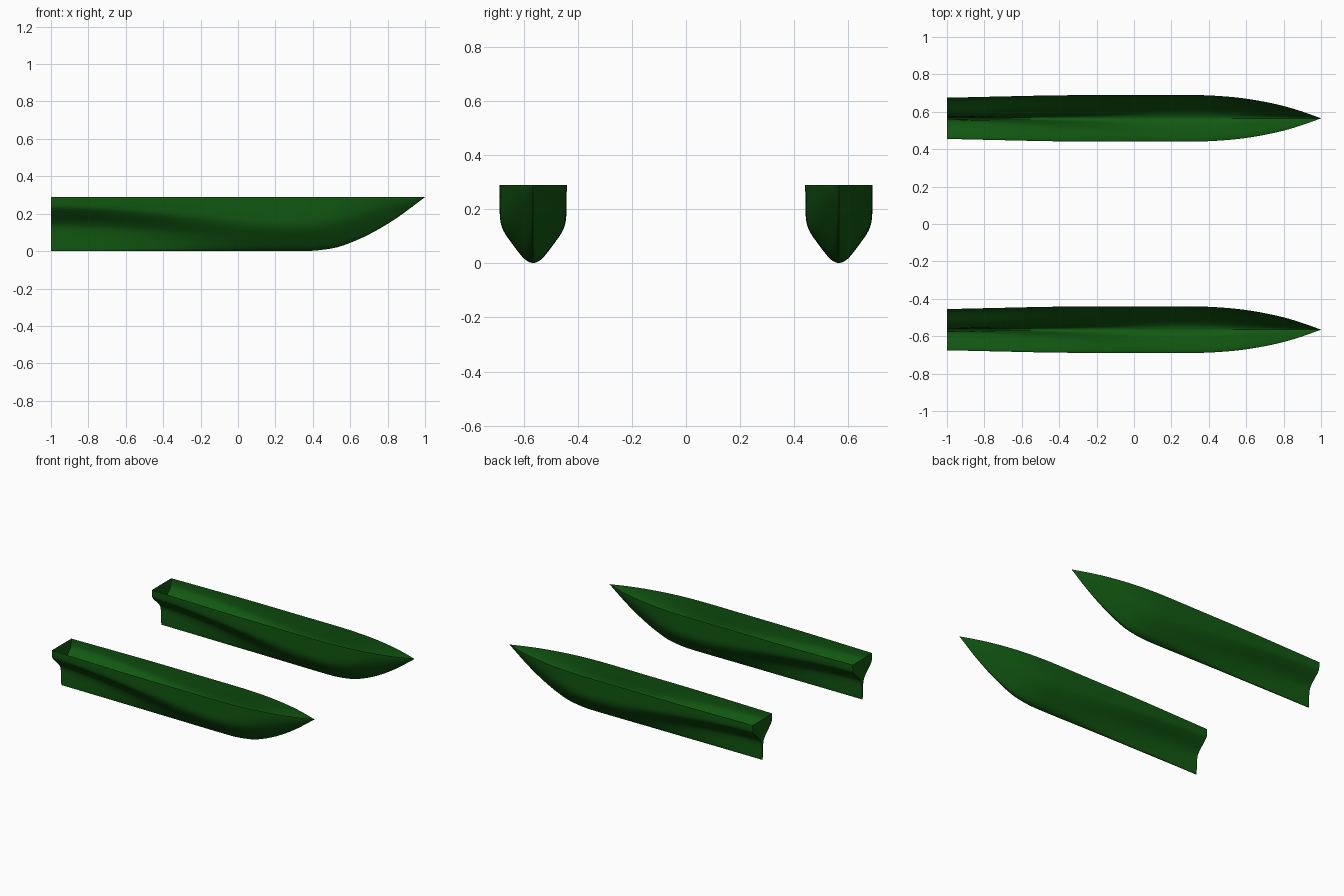
import bpy, bmesh

if "Cube" in bpy.data.objects:
    bpy.data.objects.remove(bpy.data.objects["Cube"])

green = bpy.data.materials.new("dark green")
green.diffuse_color = (0.006, 0.1, 0.006, 1)
green.use_nodes = True
green.node_tree.nodes["Principled BSDF"].inputs["Base Color"].default_value = green.diffuse_color

HEIGHT, SPACING = 0.29, 0.565

# Half sections, keel to rim: (half width, height), as fractions of full beam and depth
STERN = [(0, 0), (.03, .02), (.05, .17), (.07, .33), (.13, .46), (.33, .57),
         (.64, .68), (.9, .78), (.98, .86), (1, 1)]
MIDDLE = [(0, 0), (.13, .018), (.27, .06), (.44, .145), (.64, .26), (.82, .37),
          (.93, .47), (.98, .58), (.99, .75), (1, 1)]
BOW = [(0, 0), (.09, .03), (.2, .1), (.34, .21), (.49, .33), (.64, .46),
       (.77, .59), (.87, .72), (.95, .86), (1, 1)]
# Plan and profile by position along the hull: (x, value)
BEAM = [(-1, .110), (-.7, .117), (-.4, .123), (0, .124), (.35, .124), (.5, .116),
        (.6, .105), (.7, .088), (.8, .066), (.9, .036), (1, .0)]
KEEL = [(-1, 0), (-.2, 0), (.3, 0), (.4, .002), (.5, .014), (.55, .026), (.65, .065),
        (.75, .116), (.85, .178), (.93, .236), (1, .289)]


def smooth(t):
    t = max(0, min(1, t))
    return t * t * (3 - 2 * t)


def curve(points, x):
    """Smooth (Hermite) value of a curve at x."""
    def slope(i):
        a, b = points[max(i - 1, 0)], points[min(i + 1, len(points) - 1)]
        return (b[1] - a[1]) / (b[0] - a[0])
    i = 0
    while i < len(points) - 2 and x > points[i + 1][0]:
        i += 1
    (x0, y0), (x1, y1) = points[i], points[i + 1]
    d = x1 - x0
    t = (x - x0) / d
    s = smooth(t)
    return (y0 * (1 - s) + y1 * s + d * slope(i) * t * (1 - t) ** 2
            - d * slope(i + 1) * t * t * (1 - t))


def refine(section, steps=3):
    """Smooth each coordinate of a section through its points."""
    axes = [[(i, p[k]) for i, p in enumerate(section)] for k in (0, 1)]
    n = (len(section) - 1) * steps
    return [tuple(curve(a, j / steps) for a in axes) for j in range(n + 1)]


stern, middle, bow = refine(STERN), refine(MIDDLE), refine(BOW)


def hull_section(x):
    beam, keel = max(curve(BEAM, x), 0), max(curve(KEEL, x), 0)
    aft, fore = smooth((x + 1) / 1.25), smooth((x - .3) / .6)
    half = []
    for s, m, b in zip(stern, middle, bow):
        w, h = (((1 - aft) * s[k] + aft * m[k]) * (1 - fore) + b[k] * fore for k in (0, 1))
        half.append((max(w, 0) * beam, keel + max(h, 0) * (HEIGHT - keel)))
    return [(x, -w, z) for w, z in reversed(half)] + [(x, w, z) for w, z in half[1:]]


# Open hull skin lofted from stern to bow
bm = bmesh.new()
N = 60
rings = [[bm.verts.new(c) for c in hull_section(-1 + 2 * i / N)] for i in range(N + 1)]
for a, b in zip(rings, rings[1:]):
    for j in range(len(a) - 1):
        bm.faces.new((a[j], a[j + 1], b[j + 1], b[j]))
# Flat transom closing the stern, in strips across
r = rings[0]
n = len(r)
for j in range(n // 2):
    k = n - 1 - j
    if k - j > 2:
        bm.faces.new((r[j], r[k], r[k - 1], r[j + 1]))
    else:
        bm.faces.new((r[j], r[k], r[j + 1]))
bmesh.ops.remove_doubles(bm, verts=bm.verts, dist=0.0002)
bmesh.ops.recalc_face_normals(bm, faces=bm.faces)
# An open skin can flip as a whole: the transom must face backwards
bm.faces.ensure_lookup_table()
back = sum(f.normal.x * f.calc_area() for f in bm.faces if f.calc_center_median().x < -.999)
if back > 0:
    bmesh.ops.reverse_faces(bm, faces=bm.faces)
mesh = bpy.data.meshes.new("hull")
bm.to_mesh(mesh)
bm.free()
mesh.materials.append(green)

# Two matching hulls side by side
for name, side in (("left_hull", 1), ("right_hull", -1)):
    obj = bpy.data.objects.new(name, mesh)
    obj.location.y = side * SPACING
    bpy.context.collection.objects.link(obj)
bpy.context.view_layer.objects.active = obj
obj.select_set(True)
bpy.ops.object.shade_smooth_by_angle(angle=0.7)
